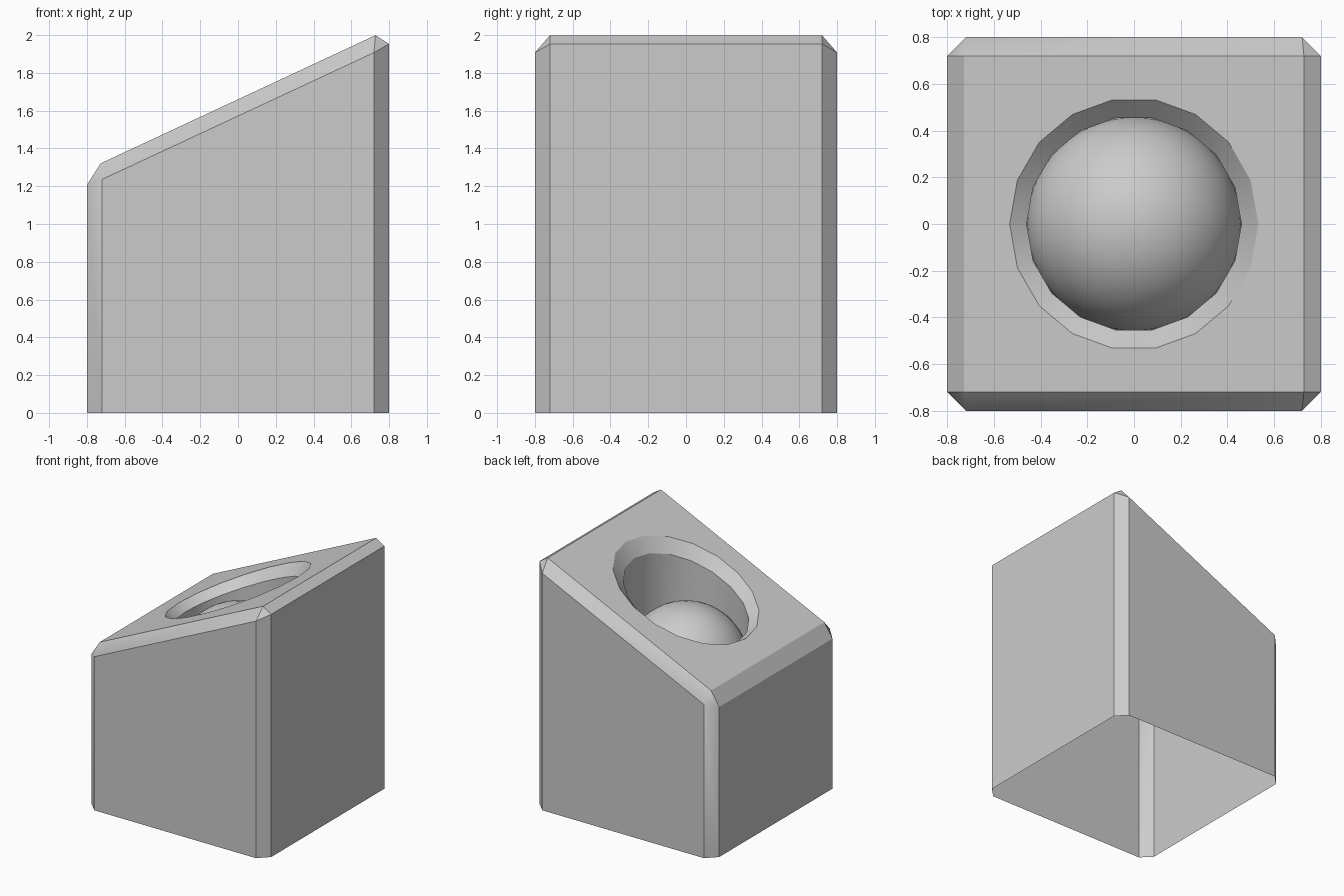
import bpy, bmesh
from math import radians, tan, cos, sin, pi
from mathutils import Vector

if "Cube" in bpy.data.objects:
    bpy.data.objects.remove(bpy.data.objects["Cube"])

SLOPE = tan(radians(25))
CHAMFER = 0.08
SIDES, RADIUS = 18, 0.46
DOME_Z = 1.07


def top_z(x):
    return 1.66 + SLOPE * x


def finish(bm, name, smooth_angle=30):
    mesh = bpy.data.meshes.new(name)
    bm.to_mesh(mesh)
    bm.free()
    obj = bpy.data.objects.new(name, mesh)
    bpy.context.collection.objects.link(obj)
    bpy.ops.object.select_all(action='DESELECT')
    obj.select_set(True)
    bpy.context.view_layer.objects.active = obj
    bpy.ops.object.shade_smooth_by_angle(angle=radians(smooth_angle))
    return obj


# Housing: slanted block with an open underside
bm = bmesh.new()
corners = [(-0.8, -0.8), (0.8, -0.8), (0.8, 0.8), (-0.8, 0.8)]
low = [bm.verts.new((x, y, 0)) for x, y in corners]
high = [bm.verts.new((x, y, top_z(x))) for x, y in corners]
bm.faces.new(high)
for i in range(4):
    j = (i + 1) % 4
    bm.faces.new((low[i], low[j], high[j], high[i]))
edges = [e for e in bm.edges if not e.is_boundary]
bmesh.ops.bevel(bm, geom=edges, offset=CHAMFER, offset_type='OFFSET',
                segments=1, profile=0.5, affect='EDGES')

# Round hole in the slanted face: countersunk rim and straight wall
bm.normal_update()
normal = Vector((-SLOPE, 0, 1)).normalized()
top = max((f for f in bm.faces if f.normal.dot(normal) > 0.99),
          key=lambda f: f.calc_area())
border = list(top.edges)
bmesh.ops.delete(bm, geom=[top], context='FACES_ONLY')
rim, lip, base = [], [], []
for i in range(SIDES):
    a = 2 * pi * i / SIDES
    radial = Vector((cos(a), sin(a), 0))
    tangent = Vector((-sin(a), cos(a), -sin(a) * SLOPE)).normalized()
    p = radial * RADIUS
    p.z = top_z(p.x)
    down = tangent.cross(radial).normalized()
    if down.z > 0:
        down.negate()
    rim.append(bm.verts.new(p + tangent.cross(normal) * CHAMFER))
    lip.append(bm.verts.new((p.x, p.y, p.z + CHAMFER / down.z)))
    base.append(bm.verts.new((p.x, p.y, DOME_Z)))
for upper, lower in ((rim, lip), (lip, base)):
    for i in range(SIDES):
        j = (i + 1) % SIDES
        bm.faces.new((upper[i], upper[j], lower[j], lower[i]))
rim_edges = [bm.edges.get((rim[i], rim[(i + 1) % SIDES])) for i in range(SIDES)]
bmesh.ops.triangle_fill(bm, edges=border + rim_edges, use_beauty=True,
                        normal=normal)
bmesh.ops.recalc_face_normals(bm, faces=bm.faces)
bm.normal_update()
if sum(f.normal.dot(normal) * f.calc_area() for f in bm.faces
       if abs(f.normal.dot(normal)) > 0.99) < 0:
    bmesh.ops.reverse_faces(bm, faces=bm.faces)
finish(bm, "housing")

# Dome: hemisphere filling the hole
bm = bmesh.new()
bmesh.ops.create_uvsphere(bm, u_segments=36, v_segments=24, radius=RADIUS)
bmesh.ops.delete(bm, geom=[v for v in bm.verts if v.co.z < -0.001],
                 context='VERTS')
bmesh.ops.translate(bm, verts=bm.verts, vec=(0, 0, DOME_Z))
finish(bm, "dome")
